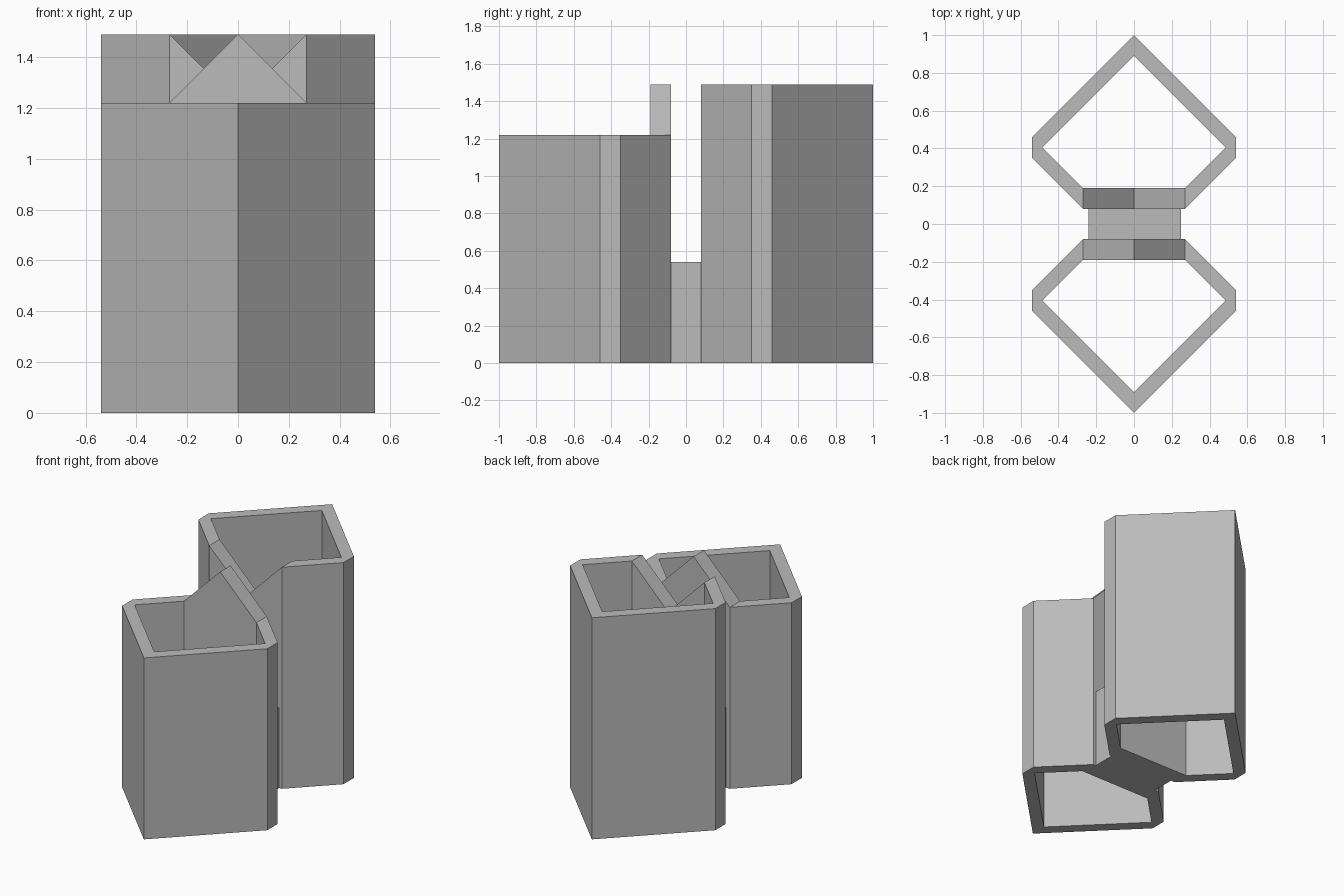
import bpy, bmesh
from mathutils import Vector

cube = bpy.data.objects.get("Cube")
if cube:
    bpy.data.objects.remove(cube)

# One flat grey for everything
grey = bpy.data.materials.new("plain_grey")
grey.use_nodes = True
grey.diffuse_color = (0.5, 0.5, 0.5, 1)
grey.node_tree.nodes["Principled BSDF"].inputs["Base Color"].default_value = (0.5, 0.5, 0.5, 1)

HALF, NECK, GAP = 0.54, 0.27, 0.08     # half width, neck half width, half gap
LOW, HIGH = 1.22, 1.49                 # front and back tower heights


def prism(bm, points, direction):
    """Extrude a flat outline along a direction."""
    base = [bm.verts.new(p) for p in points]
    top = [bm.verts.new(Vector(p) + Vector(direction)) for p in points]
    bm.faces.new(base)
    bm.faces.new(top)
    for i in range(len(base)):
        j = (i + 1) % len(base)
        bm.faces.new((base[i], base[j], top[j], top[i]))


def finish(bm, name):
    bmesh.ops.recalc_face_normals(bm, faces=bm.faces)
    mesh = bpy.data.meshes.new(name)
    bm.to_mesh(mesh)
    bm.free()
    mesh.materials.append(grey)
    bpy.context.collection.objects.link(bpy.data.objects.new(name, mesh))


def tower(name, side, height, middle):
    """Hollow tower; its neck wall rises or dips to the middle height."""
    bm = bmesh.new()
    # Half outline of the open shell, outer then inner
    outer = [(NECK, GAP), (HALF, 0.35), (HALF, 0.46), (0, 1)]
    inner = [(0, 0.89), (0.485, 0.405), (NECK, 0.19)]
    loop = outer + [(-x, y) for x, y in outer[-2::-1]]
    loop += [(-x, y) for x, y in inner[::-1]] + inner[1:]
    prism(bm, [(x, y * side, 0) for x, y in loop], (0, 0, height))
    # Neck wall closing the shell
    wall = [(-NECK, 0), (NECK, 0), (NECK, height), (0, middle), (-NECK, height)]
    prism(bm, [(x, GAP * side, z) for x, z in wall], (0, 0.11 * side, 0))
    # Weld and drop the hidden faces where wall and shell meet
    hidden = [f for f in bm.faces
              if all(abs(abs(v.co.x) - NECK) < 1e-4 for v in f.verts)
              and abs(f.calc_center_median().x) > 0.1]
    bmesh.ops.delete(bm, geom=hidden, context='FACES_ONLY')
    bmesh.ops.remove_doubles(bm, verts=bm.verts, dist=1e-4)
    finish(bm, name)


tower("back_tower", 1, HIGH, LOW)      # neck wall with a notch
tower("front_tower", -1, LOW, HIGH)    # neck wall with a gable

# Low block joining the towers
bm = bmesh.new()
prism(bm, [(-0.24, -GAP, 0), (0.25, -GAP, 0), (0.25, GAP, 0), (-0.24, GAP, 0)], (0, 0, 0.54))
finish(bm, "joining_block")
